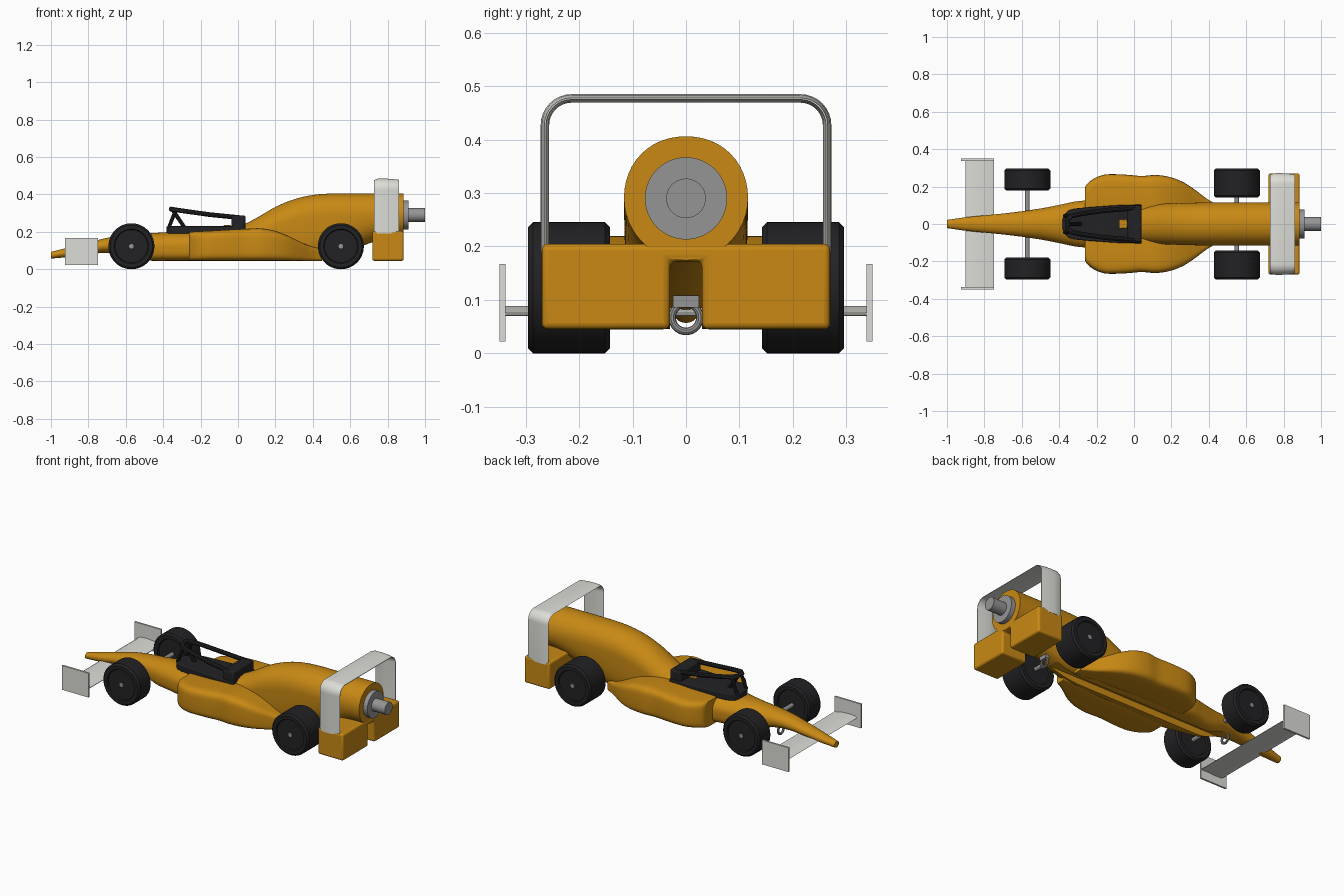
import bpy, bmesh
from math import sin, cos, pi, radians, copysign
from mathutils import Vector

if "Cube" in bpy.data.objects:
    bpy.data.objects.remove(bpy.data.objects["Cube"])


def material(name, col):
    m = bpy.data.materials.new(name)
    m.diffuse_color = (*col, 1)
    m.use_nodes = True
    m.node_tree.nodes["Principled BSDF"].inputs["Base Color"].default_value = m.diffuse_color
    return m


ORANGE = material("orange_paint", (0.58, 0.25, 0.007))
BLACK = material("black_rubber", (0.016, 0.016, 0.018))
WHITE = material("pale_wing", (0.72, 0.72, 0.68))
GREY = material("grey_metal", (0.3, 0.3, 0.3))


def finish(ob, mat, angle=35):
    ob.data.materials.clear()
    ob.data.materials.append(mat)
    bpy.ops.object.select_all(action='DESELECT')
    ob.select_set(True)
    bpy.context.view_layer.objects.active = ob
    bpy.ops.object.shade_smooth_by_angle(angle=radians(angle))
    return ob


def loft(name, rings, mat, bevel=0, angle=35):
    """Skin a list of equal-length closed rings and cap both ends."""
    bm = bmesh.new()
    vs = [[bm.verts.new(p) for p in r] for r in rings]
    n = len(rings[0])
    for a, b in zip(vs, vs[1:]):
        for i in range(n):
            j = (i + 1) % n
            bm.faces.new((a[i], a[j], b[j], b[i]))
    bm.faces.new(vs[0])
    bm.faces.new(vs[-1])
    bmesh.ops.recalc_face_normals(bm, faces=bm.faces)
    me = bpy.data.meshes.new(name)
    bm.to_mesh(me)
    bm.free()
    ob = bpy.data.objects.new(name, me)
    bpy.context.collection.objects.link(ob)
    if bevel:
        m = ob.modifiers.new("bevel", 'BEVEL')
        m.width, m.segments = bevel, 4
    return finish(ob, mat, angle)


def box(name, x, y, z, mat, bevel=0):
    q = [(y[0], z[0]), (y[1], z[0]), (y[1], z[1]), (y[0], z[1])]
    return loft(name, [[(a, *p) for p in q] for a in x], mat, bevel)


def lathe(name, prof, place, mat, n=48):
    """prof holds (radius, distance); place maps (distance, u, v) to a point."""
    return loft(name, [[place(d, r * cos(2 * pi * i / n), r * sin(2 * pi * i / n))
                        for i in range(n)] for r, d in prof], mat)


def smooth(st, k=6):
    """Catmull-Rom refinement of a station list."""
    out = []
    for i in range(len(st) - 1):
        p = [Vector(st[max(0, min(len(st) - 1, i + o))]) for o in (-1, 0, 1, 2)]
        for s in range(k):
            t = s / k
            out.append(p[1] + 0.5 * t * ((p[2] - p[0]) + t * ((2 * p[0] - 5 * p[1] + 4 * p[2] - p[3])
                       + t * (3 * (p[1] - p[2]) + p[3] - p[0]))))
    return out + [Vector(st[-1])]


def section(x, y0, y1, zb, zc, zt, et, eb, n=48):
    pts = []
    for i in range(n):
        c, s = cos(2 * pi * i / n), sin(2 * pi * i / n)
        e = 2 / (et if s >= 0 else eb)
        y = (y0 + y1) / 2 + (y1 - y0) / 2 * copysign(abs(c) ** e, c)
        z = zc + ((zt - zc) if s >= 0 else (zc - zb)) * copysign(abs(s) ** e, s)
        pts.append((x, y, z))
    return pts


def tube(name, pts, r, mat, cyclic=False):
    cu = bpy.data.curves.new(name, 'CURVE')
    cu.dimensions, cu.bevel_depth, cu.bevel_resolution, cu.use_fill_caps = '3D', r, 3, True
    sp = cu.splines.new('POLY')
    sp.points.add(len(pts) - 1)
    for p, q in zip(sp.points, pts):
        p.co = (*q, 1)
    sp.use_cyclic_u = cyclic
    ob = bpy.data.objects.new(name, cu)
    bpy.context.collection.objects.link(ob)
    bpy.ops.object.select_all(action='DESELECT')
    ob.select_set(True)
    bpy.context.view_layer.objects.active = ob
    bpy.ops.object.convert(target='MESH')
    return finish(bpy.context.object, mat)


# main body: x, half width, bottom, top, lower squareness
stations = [(-1.0, .022, .057, .093, 2), (-.9, .036, .066, .118, 2), (-.8, .046, .08, .143, 2),
            (-.7, .056, .088, .168, 2), (-.6, .068, .08, .182, 2.3), (-.5, .083, .048, .19, 3),
            (-.4, .102, .045, .197, 3.5), (-.3, .122, .045, .203, 4), (-.2, .126, .045, .208, 4),
            (-.1, .115, .045, .213, 4), (0, .105, .045, .227, 4), (.1, .106, .045, .275, 4),
            (.2, .110, .045, .333, 4), (.3, .113, .045, .374, 4), (.4, .115, .048, .397, 3.5),
            (.5, .116, .065, .405, 3), (.6, .116, .098, .406, 2.5), (.7, .116, .138, .406, 2.2),
            (.8, .116, .168, .406, 2), (.885, .116, .174, .406, 2)]
rings = [section(x, -w, w, b, max((b + t) / 2, t - w), t, 2.1, e) for x, w, b, t, e in smooth(stations)]
body = loft("main_body", rings, ORANGE)

# underside guide channel
cutter = box("channel_cutter", (-.72, .75), (-.03, .03), (-.1, .085), ORANGE)
mod = body.modifiers.new("channel", 'BOOLEAN')
mod.object, mod.operation = cutter, 'DIFFERENCE'
bpy.context.view_layer.objects.active = body
bpy.ops.object.modifier_apply(modifier="channel")
bpy.data.objects.remove(cutter)
finish(body, ORANGE)

# side pods: x, outer y, top
pod = [(-.262, .195, .195), (-.25, .215, .2), (-.21, .245, .203), (-.15, .265, .206), (-.05, .264, .212),
       (.04, .257, .216), (.12, .262, .219), (.2, .249, .205), (.27, .22, .178),
       (.33, .18, .148), (.39, .135, .122), (.45, .10, .11)]
for s, side in ((-1, "right"), (1, "left")):
    rings = [[(x, s * y, z) for x, y, z in section(x, .04, w, .045, (t + .045) / 2, t, 5, 5)]
             for x, w, t in smooth(pod, 4)]
    loft("side_pod_" + side, rings, ORANGE)

# rear block with central slot
u = [(-.27, .045), (-.03, .045), (-.03, .172), (.03, .172), (.03, .045), (.27, .045), (.27, .205), (-.27, .205)]
loft("rear_block", [[(x, *p) for p in u] for x in (.718, .886)], ORANGE, .012)

# gas cartridge at the tail
lathe("cartridge", [(.077, .87), (.077, .912), (.037, .912), (.037, 1.0)],
      lambda d, a, b: (d, a, .29 + b), GREY)

# wheels and axles
for end, x, yi in (("front", -.57, .18), ("rear", .55, .142)):
    for s, side in ((-1, "right"), (1, "left")):
        yo = .296
        prof = [(.001, yi + .012), (.088, yi + .012), (.092, yi), (.113, yi), (.123, yi + .01),
                (.123, yo - .01), (.113, yo), (.092, yo), (.088, yo - .008), (.001, yo - .008)]
        lathe(f"{end}_wheel_{side}", prof, lambda d, a, b: (x + a, s * d, .123 + b), BLACK)
    lathe(end + "_axle", [(.012, -.292), (.012, .292)], lambda d, a, b: (x + a, d, .123 + b), GREY, 20)

# guide eyelets under the body
for end, x in (("front", -.63), ("rear", .62)):
    bpy.ops.mesh.primitive_torus_add(location=(x, 0, .067), rotation=(0, pi / 2, 0), major_radius=.026,
                                     minor_radius=.007, major_segments=32, minor_segments=10)
    bpy.context.object.name = end + "_eyelet"
    finish(bpy.context.object, GREY)
    box(end + "_eyelet_mount", (x - .012, x + .012), (-.024, .024), (.086, .108), GREY)

# front wing with end plates
foil = [(-.9, .078), (-.885, .086), (-.85, .089), (-.8, .086), (-.748, .075), (-.748, .072),
        (-.8, .073), (-.85, .070), (-.885, .071)]
loft("front_wing", [[(x, y, z) for x, z in foil] for y in (-.342, .342)], WHITE)
for s, side in ((-1, "right"), (1, "left")):
    box("front_end_plate_" + side, (-.925, -.748), sorted((s * .338, s * .349)), (.022, .167), WHITE)

# rear wing: aerofoil section swept over a rounded arch
path = [(-.264, .19, -1, 0), (-.264, .425, -1, 0)]
for cy, a0 in ((-.214, 180), (.214, 90)):
    for k in range(9):
        a = radians(a0 - 90 * k / 8)
        path.append((cy + .05 * cos(a), .427 + .05 * sin(a), cos(a), sin(a)))
path.append((.264, .19, 1, 0))
sec = [(.728, 0), (.745, .007), (.78, .008), (.82, .006), (.862, .001), (.862, -.002),
       (.82, -.006), (.78, -.008), (.745, -.006)]
loft("rear_wing", [[(x, y + o * ny, z + o * nz) for x, o in sec] for y, z, ny, nz in path], WHITE)

# cockpit tray, rounded at the front
half = [(.04, .104), (-.1, .1), (-.25, .089), (-.32, .083), (-.352, .073), (-.372, .052), (-.383, .02)]
outline = half + [(x, -y) for x, y in reversed(half)]
loft("cockpit_tray", [[(x, y, z) for x, y in outline] for z in (.19, .23)], BLACK, .006)
box("cockpit_rear", (-.035, .04), (-.098, .098), (.2, .288), BLACK, .012)
box("driver_headrest", (-.078, -.037), (-.024, .024), (.2, .236), ORANGE, .004)

# safety hoop over the cockpit with struts
hoop_half = [(.01, .085, .276), (-.15, .073, .292), (-.28, .055, .31), (-.335, .043, .318), (-.358, .02, .322)]
tube("safety_hoop", hoop_half + [(x, -y, z) for x, y, z in reversed(hoop_half)], .013, BLACK)
tube("hoop_centre_strut", [(-.35, 0, .318), (-.285, 0, .222)], .011, BLACK)
for s, side in ((-1, "right"), (1, "left")):
    tube("hoop_front_strut_" + side, [(-.335, s * .04, .312), (-.37, s * .045, .222)], .01, BLACK)
